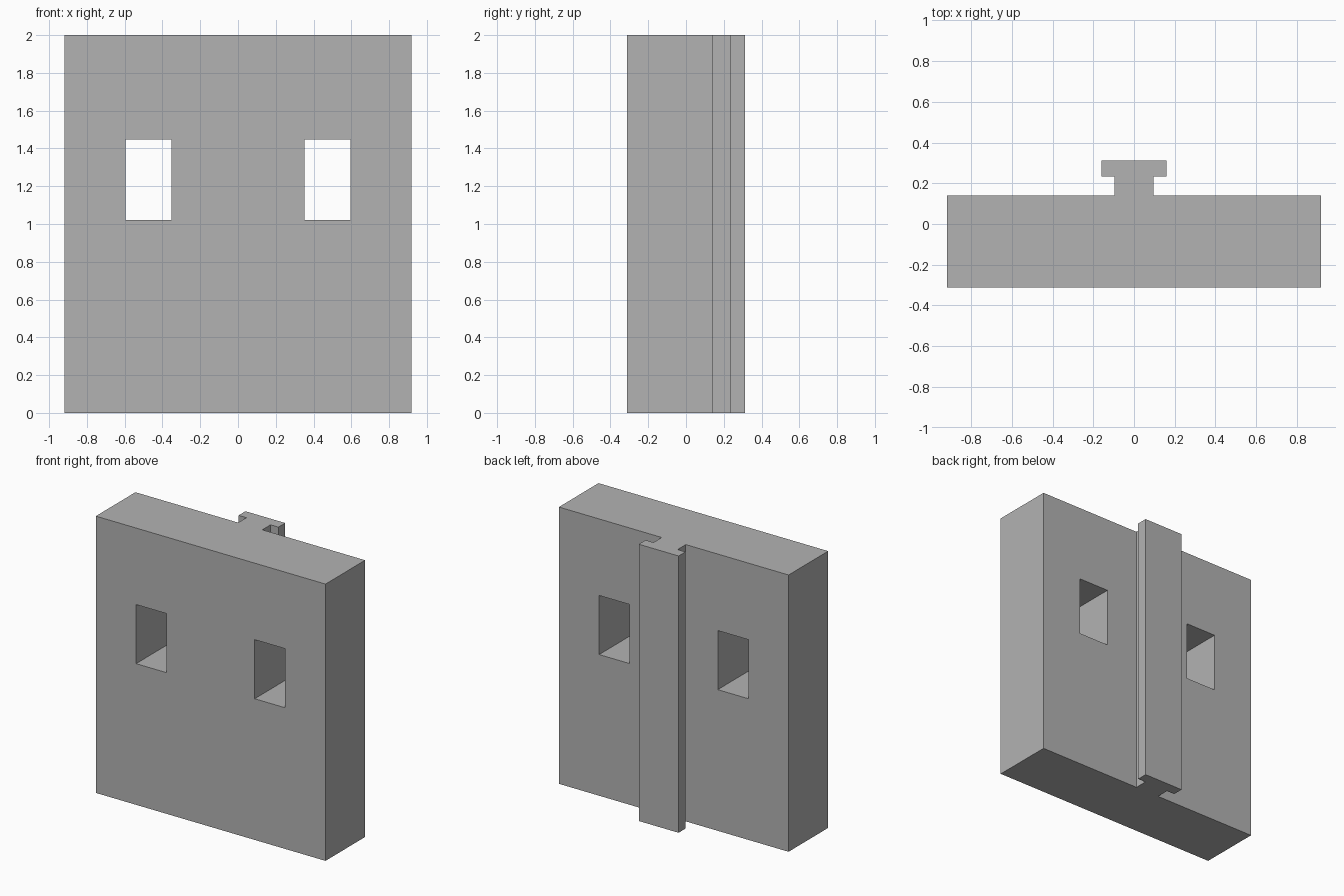
import bpy
import bmesh

cube = bpy.data.objects.get("Cube")
if cube:
    bpy.data.objects.remove(cube, do_unlink=True)

HEIGHT = 2.0
FRONT, BACK = -0.312, 0.14      # wall thickness
NECK_END, RAIL_END = 0.234, 0.312

grey = bpy.data.materials.new("plain grey")
grey.use_nodes = True
colour = (0.45, 0.45, 0.45, 1.0)
grey.diffuse_color = colour
grey.node_tree.nodes["Principled BSDF"].inputs["Base Color"].default_value = colour


def prism(name, outline, bottom, top):
    """Extrude a closed plan outline from bottom to top."""
    bm = bmesh.new()
    base = bm.faces.new([bm.verts.new((x, y, bottom)) for x, y in outline])
    new = bmesh.ops.extrude_face_region(bm, geom=[base])["geom"]
    verts = [v for v in new if isinstance(v, bmesh.types.BMVert)]
    bmesh.ops.translate(bm, verts=verts, vec=(0, 0, top - bottom))
    bmesh.ops.recalc_face_normals(bm, faces=bm.faces)
    mesh = bpy.data.meshes.new(name)
    bm.to_mesh(mesh)
    bm.free()
    mesh.materials.append(grey)
    obj = bpy.data.objects.new(name, mesh)
    bpy.context.collection.objects.link(obj)
    return obj


# Wall panel with its T-shaped back rail, as one mirrored plan profile
half = [(0.918, FRONT), (0.918, BACK), (0.096, BACK), (0.096, NECK_END),
        (0.159, NECK_END), (0.159, RAIL_END)]
plan = half + [(-x, y) for x, y in reversed(half)]
panel = prism("wall_panel_with_rail", plan, 0, HEIGHT)

# Two rectangular through-openings
for side, label in ((1, "left"), (-1, "right")):
    inner, outer = side * 0.352, side * 0.596
    cutter = prism(label + "_opening_cutter",
                   [(inner, FRONT - 0.1), (outer, FRONT - 0.1),
                    (outer, BACK + 0.1), (inner, BACK + 0.1)], 1.02, 1.447)
    cutter.hide_render = True
    cutter.display_type = 'WIRE'
    cut = panel.modifiers.new(label + "_opening", 'BOOLEAN')
    cut.operation = 'DIFFERENCE'
    cut.solver = 'EXACT'
    cut.object = cutter

# Apply the cuts and discard the cutters
bpy.context.view_layer.objects.active = panel
for cut in list(panel.modifiers):
    cutter = cut.object
    bpy.ops.object.modifier_apply(modifier=cut.name)
    bpy.data.objects.remove(cutter, do_unlink=True)
